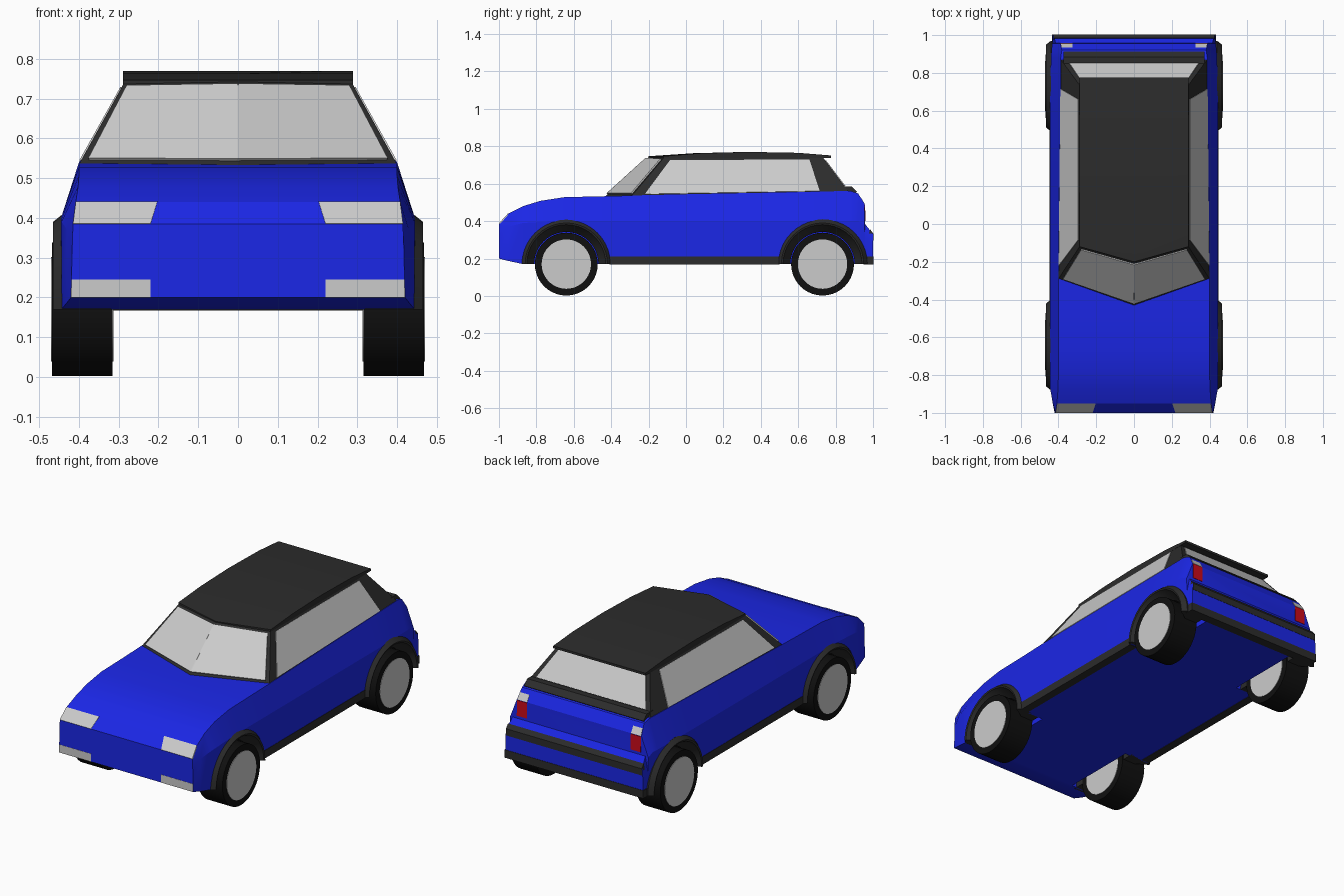
import bpy, bmesh, math
from mathutils import Vector

if "Cube" in bpy.data.objects:
    bpy.data.objects.remove(bpy.data.objects["Cube"])


def material(name, rgb):
    m = bpy.data.materials.new(name)
    m.diffuse_color = (*rgb, 1)
    m.use_nodes = True
    m.node_tree.nodes["Principled BSDF"].inputs["Base Color"].default_value = m.diffuse_color
    return m


BLUE = material("blue_paint", (0.011, 0.020, 0.80))
TRIM = material("dark_trim", (0.025, 0.025, 0.025))
RUBBER = material("rubber", (0.005, 0.005, 0.005))
RED = material("red_lens", (0.60, 0.003, 0.010))
ALLOY = material("wheel_grey", (0.60, 0.60, 0.60))


def finish(name, bm, mat=None):
    bmesh.ops.recalc_face_normals(bm, faces=bm.faces)
    me = bpy.data.meshes.new(name)
    bm.to_mesh(me)
    bm.free()
    ob = bpy.data.objects.new(name, me)
    bpy.context.collection.objects.link(ob)
    if mat:
        me.materials.append(mat)
    return ob


def loft(name, rings, mat=None):
    """Closed solid skinned through equal-length rings of points."""
    bm = bmesh.new()
    vs = [[bm.verts.new(p) for p in r] for r in rings]
    n = len(vs[0])
    for a, b in zip(vs, vs[1:]):
        for i in range(n):
            j = (i + 1) % n
            bm.faces.new((a[i], a[j], b[j], b[i]))
    bm.faces.new(vs[0])
    bm.faces.new(vs[-1][::-1])
    return finish(name, bm, mat)


def box(name, x0, x1, y0, y1, z0, z1, mat=None):
    ring = lambda z: [(x0, y0, z), (x1, y0, z), (x1, y1, z), (x0, y1, z)]
    return loft(name, [ring(z0), ring(z1)], mat)


def cylinder(name, cx, y, z, r, depth, mat=None, sides=40):
    def ring(x):
        return [(x, y + r * math.cos(2 * math.pi * i / sides),
                 z + r * math.sin(2 * math.pi * i / sides)) for i in range(sides)]
    return loft(name, [ring(cx - depth / 2), ring(cx + depth / 2)], mat)


def panel(name, pts, mat=None, off=0.004):
    """Thin plate lifted outwards from the surface it lies on."""
    p = [Vector(q) for q in pts]
    n = (p[2] - p[0]).cross(p[3] - p[1]).normalized()
    mid = sum(p, Vector()) / 4
    if n.dot(mid - Vector((0, 0, 0.35))) < 0:
        n = -n
    return loft(name, [[q - n * 0.004 for q in p], [q + n * off for q in p]], mat)


def sub_quad(c, u0, u1, v0, v1):
    a, b, d, e = [Vector(q) for q in c]
    at = lambda u, v: a.lerp(b, u).lerp(e.lerp(d, u), v)
    return [at(u0, v0), at(u1, v0), at(u1, v1), at(u0, v1)]


def flip(pts, s):
    return [(s * p[0], p[1], p[2]) for p in pts]


# Body shell: y, then half-width and height at sill, shoulder and top edge
SECTIONS = [
    (-1.00, .420, .200, .417, .330, .415, .385),
    (-0.95, .430, .187, .430, .370, .408, .440),
    (-0.87, .444, .170, .444, .390, .402, .480),
    (-0.78, .445, .170, .445, .395, .400, .508),
    (-0.65, .445, .170, .445, .400, .400, .528),
    (-0.43, .445, .170, .445, .400, .400, .533),
    (-0.29, .445, .170, .445, .400, .401, .537),
    (0.00, .445, .170, .445, .400, .398, .5435),
    (0.60, .445, .170, .445, .400, .391, .5555),
    (0.88, .440, .170, .440, .400, .388, .5615),
    (0.92, .435, .170, .437, .400, .382, .548),
    (0.955, .432, .170, .433, .380, .390, .490),
    (0.957, .432, .170, .432, .300, .415, .385),
    (1.00, .430, .170, .430, .280, .426, .330),
]
rings = []
for y, *p in SECTIONS:
    half = [(p[0], y, p[1]), (p[2], y, p[3]), (p[4], y, p[5])]
    rings.append(half + flip(half, -1)[::-1])
body = loft("body_shell", rings, BLUE)

AXLES = {"front": -0.64, "rear": 0.73}
SIDES = {"right": 1, "left": -1}
WZ = 0.17

# Wheel wells cut from the shell
cutters = []
for y in AXLES.values():
    for s in SIDES.values():
        c = cylinder("well_cutter", s * 0.45, y, WZ, 0.222, 0.32)
        c.hide_render = True
        m = body.modifiers.new("well", 'BOOLEAN')
        m.operation, m.solver, m.object = 'DIFFERENCE', 'EXACT', c
        cutters.append(c)
dg = bpy.context.evaluated_depsgraph_get()
cut_mesh = bpy.data.meshes.new_from_object(body.evaluated_get(dg))
body.modifiers.clear()
body.data = cut_mesh
for c in cutters:
    bpy.data.objects.remove(c)

# Wheels and flared arches
ARCH = [(.32, .172), (.40, .172), (.44, .20), (.462, .211), (.465, .22), (.44, .24), (.32, .24)]
for an, y in AXLES.items():
    for sn, s in SIDES.items():
        cylinder(f"{an}_{sn}_tyre", s * 0.392, y, WZ, 0.168, 0.152, RUBBER)
        cylinder(f"{an}_{sn}_rim", s * 0.392, y, WZ, 0.132, 0.157, ALLOY)
        arc = [math.pi * i / 20 for i in range(21)]
        loft(f"{an}_{sn}_arch",
             [[(s * x, y + r * math.cos(a), WZ + r * math.sin(a)) for x, r in ARCH]
              for a in arc], TRIM)

# Cabin frame
F0, F1, R1 = (0, -.43, .533), (.40, -.29, .535), (.387, .870, .558)
T0, T1, T2 = (0, -.20, .742), (.288, -.12, .737), (.288, .735, .737)
mir = lambda p: (-p[0], p[1], p[2])
loft("cabin_frame", [[F0, F1, R1, mir(R1), mir(F1)],
                     [T0, T1, T2, mir(T2), mir(T1)]], TRIM)

# Roof with pointed front edge and rear lip: side y, centre y, bottom z, top z
ROOF = [(-.12, -.20, .735, .747), (.08, .04, .735, .763), (.33, .33, .735, .770),
        (.60, .60, .735, .765), (.775, .775, .738, .751)]
loft("roof", [[(-.289, a, b), (-.289, a, t), (0, c, t), (.289, a, t), (.289, a, b), (0, c, b)]
              for a, c, b, t in ROOF], TRIM)

# Shelf under the rear window
loft("rear_shelf", [[(x, .83, .55), (x, .83, .585), (x, .885, .585), (x, .914, .556), (x, .90, .54)]
                    for x in (-.374, .374)], TRIM)

# Glass
SIDE_GLASS = [(-.22, .543), (.715, .559), (.66, .727), (-.085, .725)]
for sn, s in SIDES.items():
    shield = sub_quad([F0, F1, T1, T0], -.008, .95, .05, .955)
    panel(f"{sn}_windshield", flip(shield, s), off=0.008)
    side = [(.40 - (z - .535) * .56, y, z) for y, z in SIDE_GLASS]
    panel(f"{sn}_side_window", flip(side, s))
panel("rear_window", sub_quad([mir(R1), R1, T2, mir(T2)], .04, .96, .16, .93))

# Lights and sills
for sn, s in SIDES.items():
    panel(f"{sn}_headlight", flip([(.22, -1, .385), (.415, -1, .385),
                                   (.408, -.95, .44), (.203, -.95, .44)], s), off=0.002)
    panel(f"{sn}_lower_lamp", flip([(.22, -.999, .20), (.42, -.999, .20),
                                    (.419, -.999, .245), (.22, -.999, .245)], s), off=0.002)
    panel(f"{sn}_tail_lamp", flip([(.325, .957, .40), (.388, .957, .40),
                                   (.388, .956, .488), (.325, .956, .488)], s), RED, 0.002)
    panel(f"{sn}_reverse_lamp", flip([(.325, .955, .49), (.388, .955, .49),
                                      (.383, .934, .525), (.325, .934, .525)], s), off=0.002)
    x0, x1 = sorted((s * .40, s * .447))
    box(f"{sn}_sill", x0, x1, -.41, .50, .167, .212, TRIM)

# Rear bumper trim
box("rear_lower_trim", -.434, .434, .95, 1.002, .167, .212, TRIM)
loft("bumper_strip", [[(x, .97, .30), (x, 1.002, .295), (x, 1.002, .333), (x, .984, .356)]
                      for x in (-.425, .425)], TRIM)

# Smooth the round parts and the bonnet, keep every crease
bpy.ops.object.select_all(action='SELECT')
bpy.context.view_layer.objects.active = body
bpy.ops.object.shade_smooth_by_angle(angle=math.radians(16))
